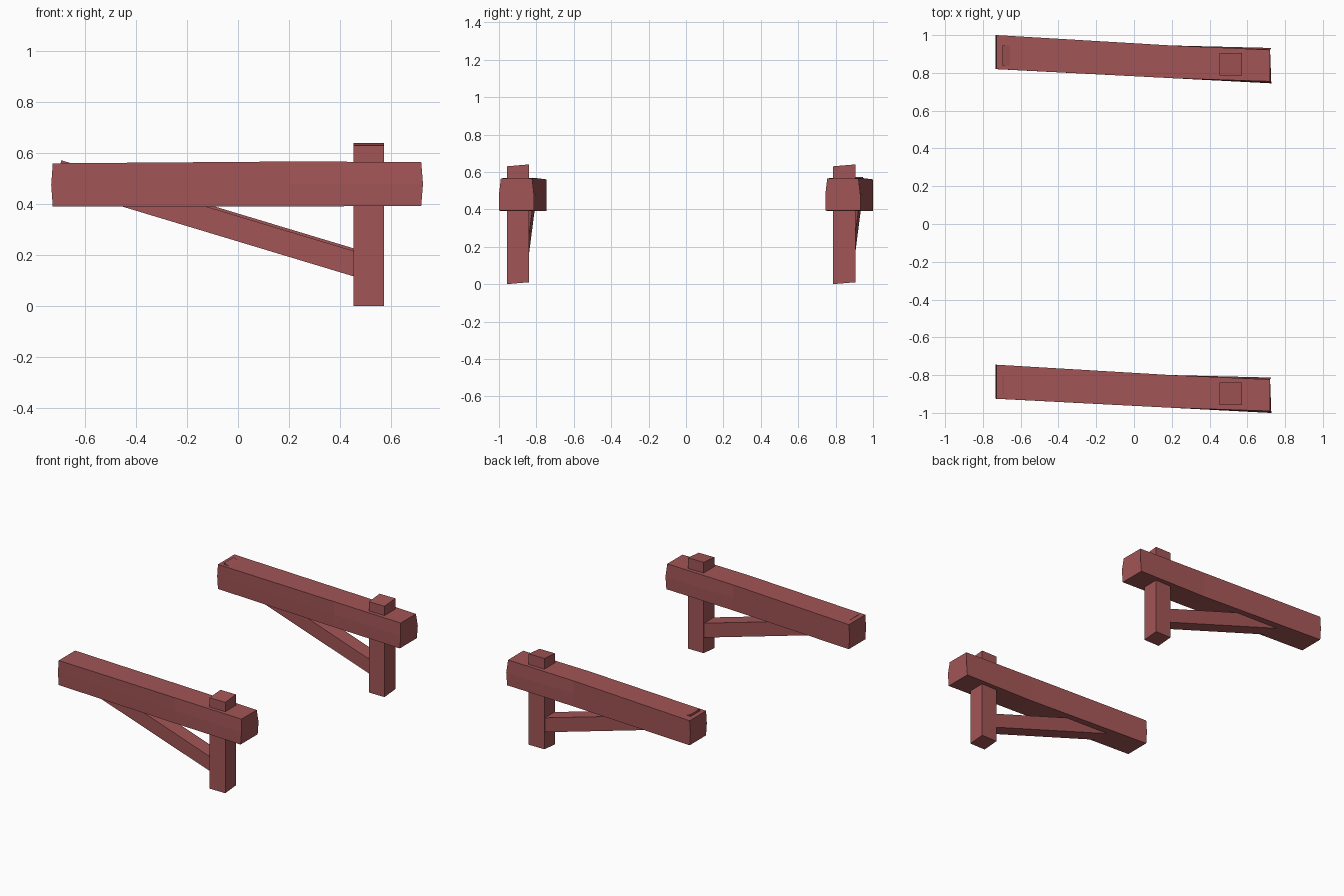
import bpy
import bmesh

cube = bpy.data.objects.get("Cube")
if cube:
    bpy.data.objects.remove(cube, do_unlink=True)

# Single red-brown timber colour
wood = bpy.data.materials.new("red_brown_wood")
wood.use_nodes = True
colour = (0.36, 0.09, 0.092, 1)
wood.diffuse_color = colour
wood.node_tree.nodes["Principled BSDF"].inputs["Base Color"].default_value = colour


def loft(name, sections):
    """Skin a run of matching closed sections and cap both ends."""
    bm = bmesh.new()
    rings = [[bm.verts.new(p) for p in s] for s in sections]
    n = len(rings[0])
    for a, b in zip(rings, rings[1:]):
        for i in range(n):
            j = (i + 1) % n
            bm.faces.new((a[i], a[j], b[j], b[i]))
    bm.faces.new(rings[0])
    bm.faces.new(rings[-1])
    bmesh.ops.recalc_face_normals(bm, faces=bm.faces)
    mesh = bpy.data.meshes.new(name)
    bm.to_mesh(mesh)
    bm.free()
    mesh.materials.append(wood)
    obj = bpy.data.objects.new(name, mesh)
    bpy.context.collection.objects.link(obj)
    return obj


def beam_section(x, y0, y1, z0, z1, bulge=0, lean=0):
    """Upright beam section whose middle may bow outwards along x."""
    zm = (z0 + z1) / 2
    return [(x, y0, z0), (x, y1, z0), (x + bulge, y1, zm),
            (x, y1 - lean, z1), (x, y0 + lean, z1), (x + bulge, y0, zm)]


def bracket(side, dy, brace_drop):
    # Long, slightly bent top beam with bowed ends
    beam = loft(side + "_beam", [
        beam_section(-0.728, 0.82 + dy, 1.0 + dy, 0.39, 0.56, -0.006),
        beam_section(0.2, 0.772 + dy, 0.945 + dy, 0.39, 0.567),
        beam_section(0.72, 0.745 + dy, 0.932 + dy, 0.393, 0.565, 0.007, 0.01),
    ])

    # Square post, its ends sloping a little towards the front
    y0, y1 = 0.787 + dy, 0.905 + dy
    post = loft(side + "_post", [
        [(0.453, y0, z), (0.573, y0, z),
         (0.573, y1, z + 0.01), (0.453, y1, z + 0.01)]
        for z in (0, 0.63)])

    # Diagonal brace running from the post up into the beam
    brace = loft(side + "_brace", [
        [(x, y + dy, z - brace_drop), (x, y + w + dy, z - brace_drop),
         (x + shift, y + w + dy, z + h - brace_drop),
         (x + shift, y + dy, z + h - brace_drop)]
        for x, y, w, z, h, shift in (
            (-0.71, 0.84, 0.105, 0.477, 0.095, 0.015),
            (0.5, 0.793, 0.105, 0.112, 0.1, 0))])
    return beam, post, brace


bracket("back", 0, 0)
bracket("front", -1.745, 0.01)
